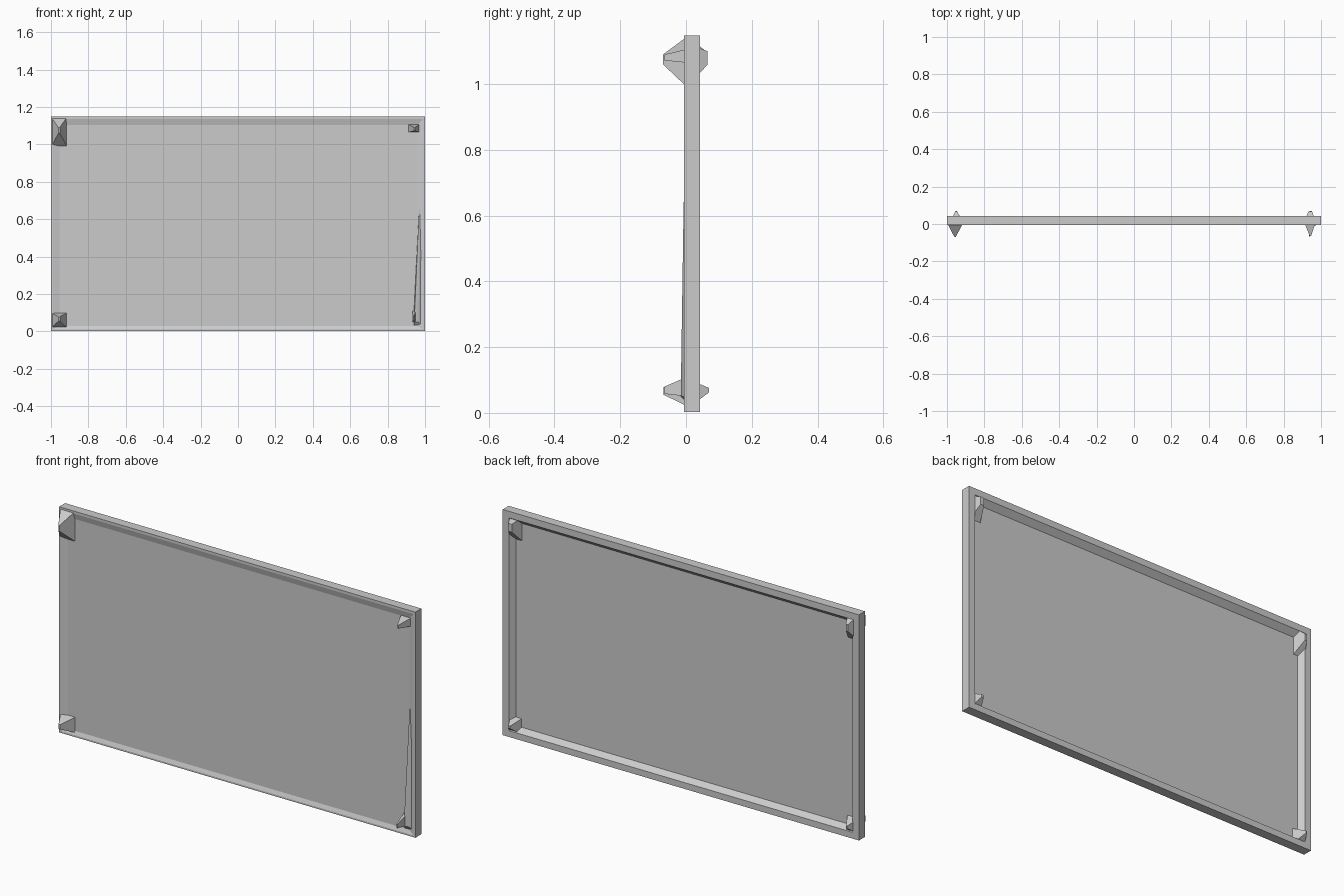
import bpy, bmesh

def make_object(name, rings, cap_ends=True):
    """Loft a closed solid through matching rings of points."""
    bm = bmesh.new()
    loops = [[bm.verts.new(p) for p in ring] for ring in rings]
    n = len(loops[0])
    for a, b in zip(loops, loops[1:]):
        for i in range(n):
            j = (i + 1) % n
            bm.faces.new((a[i], a[j], b[j], b[i]))
    if cap_ends:
        bm.faces.new(loops[0])
        bm.faces.new(loops[-1])
    bmesh.ops.recalc_face_normals(bm, faces=bm.faces)
    mesh = bpy.data.meshes.new(name)
    bm.to_mesh(mesh)
    bm.free()
    obj = bpy.data.objects.new(name, mesh)
    bpy.context.collection.objects.link(obj)
    return obj

def rect(x0, x1, z0, z1, y):
    return [(x0, y, z0), (x1, y, z0), (x1, y, z1), (x0, y, z1)]

# Screen slab: shallow sloped front lip, square rim, recessed back
make_object("panel", [
    rect(-0.955, 0.96, 0.03, 1.105, 0.002),
    rect(-0.99, 0.99, 0.012, 1.135, -0.006),
    rect(-1.0, 1.0, 0.003, 1.148, -0.006),
    rect(-1.0, 1.0, 0.003, 1.148, 0.042),
    rect(-0.965, 0.965, 0.035, 1.115, 0.042),
    rect(-0.945, 0.945, 0.055, 1.09, 0.014),
])

# Slender raised sliver down the right of the front
make_object("edge_sliver", [
    rect(0.94, 0.985, 0.03, 0.10, 0.004),
    [(0.942, -0.016, 0.05), (0.965, -0.008, 0.05),
     (0.972, -0.007, 0.65), (0.968, -0.007, 0.65)],
])

# Corner lugs: base (x0, x1, z0, z1), tip (x0, x1, z0, z1), base y, tip y
lugs = {
    "front_top_left_lug": ((-0.998, -0.915, 0.99, 1.145), (-0.96, -0.953, 1.06, 1.09), 0.004, -0.07),
    "front_bottom_left_lug": ((-0.998, -0.915, 0.02, 0.10), (-0.96, -0.953, 0.055, 0.078), 0.004, -0.068),
    "front_top_right_lug": ((0.912, 0.97, 1.065, 1.107), (0.94, 0.946, 1.072, 1.09), 0.004, -0.065),
    "front_bottom_right_lug": ((0.932, 0.95, 0.05, 0.11), (0.936, 0.942, 0.058, 0.08), 0.004, -0.066),
    "back_top_left_lug": ((-0.985, -0.92, 1.0, 1.14), (-0.956, -0.944, 1.06, 1.095), 0.012, 0.066),
    "back_bottom_left_lug": ((-0.98, -0.915, 0.02, 0.10), (-0.953, -0.947, 0.062, 0.074), 0.012, 0.070),
    "back_top_right_lug": ((0.91, 0.972, 1.0, 1.12), (0.932, 0.952, 1.06, 1.10), 0.012, 0.066),
    "back_bottom_right_lug": ((0.912, 0.972, 0.02, 0.10), (0.938, 0.950, 0.062, 0.076), 0.012, 0.070),
}
for name, (base, tip, y_base, y_tip) in lugs.items():
    make_object(name, [rect(*base, y_base), rect(*tip, y_tip)])
